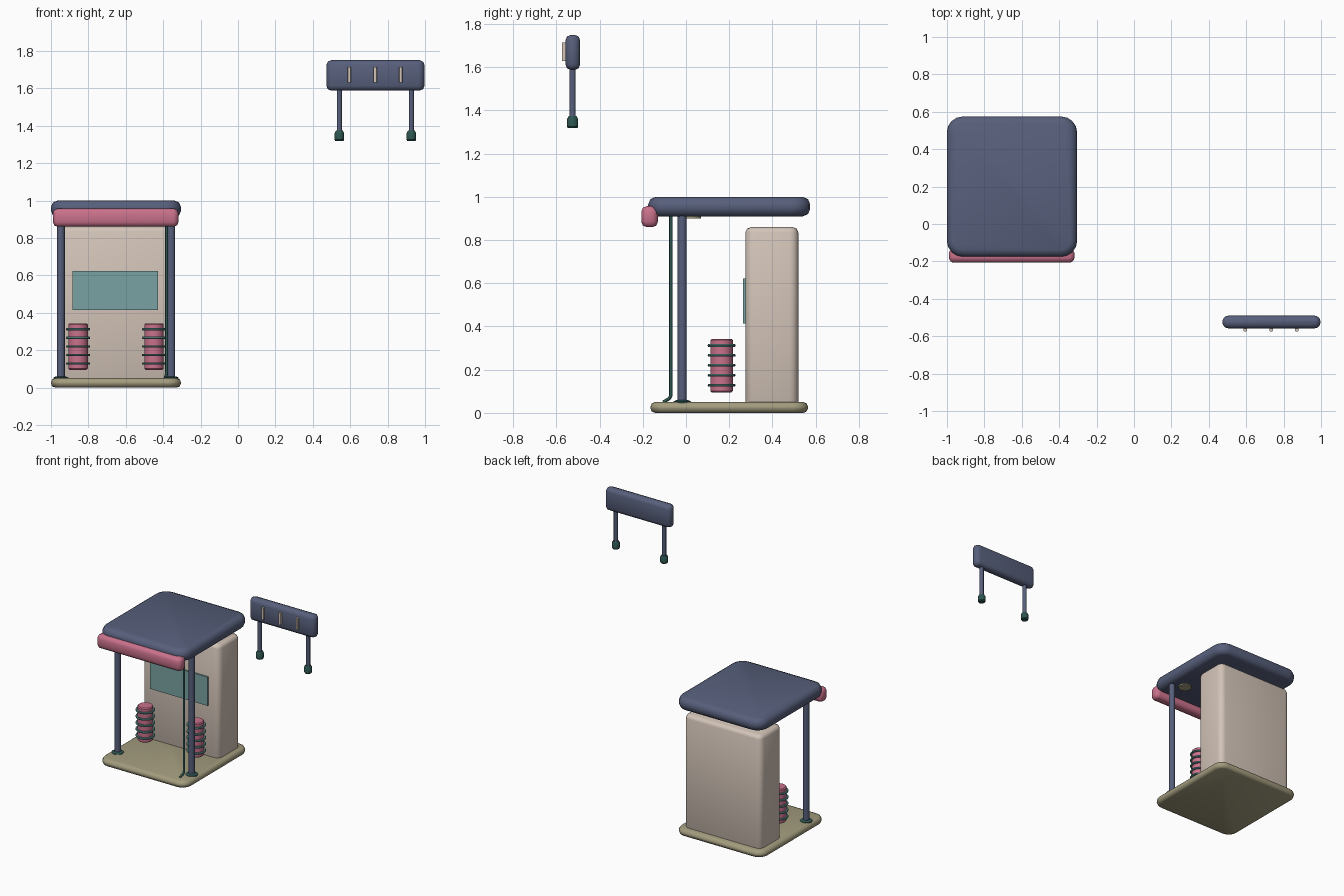
import bpy
import bmesh
import math
from mathutils import Vector

default = bpy.data.objects.get("Cube")
if default:
    bpy.data.objects.remove(default, do_unlink=True)


def material(name, r, g, b):
    def lin(c):
        c /= 255
        return c / 12.92 if c <= 0.04045 else ((c + 0.055) / 1.055) ** 2.4
    colour = (lin(r), lin(g), lin(b), 1)
    mat = bpy.data.materials.new(name)
    mat.use_nodes = True
    mat.diffuse_color = colour
    shader = next(n for n in mat.node_tree.nodes if n.type == 'BSDF_PRINCIPLED')
    shader.inputs["Base Color"].default_value = colour
    shader.inputs["Roughness"].default_value = 0.7
    return mat


NAVY = material("slate navy", 87, 95, 123)
PINK = material("rose pink", 201, 113, 139)
CREAM = material("warm cream", 211, 196, 184)
GLASS = material("teal glass", 122, 162, 162)
KHAKI = material("khaki", 163, 156, 126)
GREEN = material("dark green", 45, 85, 80)
RING = material("muted teal", 92, 140, 138)


def finish(name, bm, mat, angle=50):
    bmesh.ops.recalc_face_normals(bm, faces=bm.faces[:])
    mesh = bpy.data.meshes.new(name)
    bm.to_mesh(mesh)
    bm.free()
    mesh.materials.append(mat)
    obj = bpy.data.objects.new(name, mesh)
    bpy.context.collection.objects.link(obj)
    bpy.ops.object.select_all(action='DESELECT')
    obj.select_set(True)
    bpy.context.view_layer.objects.active = obj
    bpy.ops.object.shade_smooth_by_angle(angle=math.radians(angle))
    return obj


def box(name, x, y, z, mat, corner=0, edge=0):
    """Box between (min, max) pairs, with rounded plan corners and softened rims."""
    bm = bmesh.new()
    bmesh.ops.create_cube(bm, size=1)
    for v in bm.verts:
        v.co = Vector([(a + b) / 2 + c * (b - a) for (a, b), c in zip((x, y, z), v.co)])
    if corner:
        upright = [e for e in bm.edges if abs(e.verts[0].co.z - e.verts[1].co.z) > 1e-4]
        bmesh.ops.bevel(bm, geom=upright, offset=corner, segments=4, profile=0.5, affect='EDGES')
    if edge:
        rim = [e for e in bm.edges if abs(e.verts[0].co.z - e.verts[1].co.z) < 1e-4]
        bmesh.ops.bevel(bm, geom=rim, offset=edge, segments=2, profile=0.5, affect='EDGES')
    return finish(name, bm, mat)


def lathe(name, x, y, profile, mat, sides=20):
    """Closed turned shape from (radius, z) points, bottom to top."""
    bm = bmesh.new()
    rings = []
    for r, z in profile:
        rings.append([bm.verts.new((x + r * math.cos(math.tau * i / sides),
                                    y + r * math.sin(math.tau * i / sides), z))
                      for i in range(sides)])
    for low, high in zip(rings, rings[1:]):
        for i in range(sides):
            j = (i + 1) % sides
            bm.faces.new((low[i], low[j], high[j], high[i]))
    bm.faces.new(rings[0][::-1])
    bm.faces.new(rings[-1])
    return finish(name, bm, mat, 35)


def rod(name, x, y, r, z0, z1, mat):
    return lathe(name, x, y, [(r, z0), (r, z1)], mat)


MID = -0.652  # centre line of the booth

# Booth shell
box("base_slab", (-1, -0.305), (-0.165, 0.565), (0, 0.05), KHAKI, 0.07, 0.022)
box("cabinet", (-0.96, -0.345), (0.275, 0.52), (0.01, 0.86), CREAM, 0.04, 0.025)
box("roof", (-1, -0.305), (-0.175, 0.575), (0.91, 1), NAVY, 0.085, 0.035)
box("front_fascia", (-0.99, -0.318), (-0.207, -0.13), (0.86, 0.957), PINK, 0.03, 0.025)
box("display_panel", (-0.885, -0.427), (0.264, 0.28), (0.415, 0.622), GLASS)

# Posts, bumpers and ceiling lights on both sides
for side, s in (("right", -1), ("left", 1)):
    px = MID + s * 0.295
    rod(side + "_post", px, -0.018, 0.021, 0.04, 0.93, NAVY)
    lathe(side + "_post_foot", px, -0.018, [(0.04, 0.045), (0.04, 0.053), (0.026, 0.06)], GREEN)
    bx = MID + s * 0.203
    lathe(side + "_bumper", bx, 0.165,
          [(0.046, 0.095), (0.052, 0.101), (0.052, 0.337), (0.046, 0.343)], PINK, 24)
    for i in range(5):
        z = 0.128 + i * 0.046
        lathe(f"{side}_bumper_ring_{i + 1}", bx, 0.165,
              [(0.05, z - 0.006), (0.062, z - 0.006), (0.065, z),
               (0.062, z + 0.006), (0.05, z + 0.006)], RING, 24)
    rod(side + "_ceiling_light", MID + s * 0.215, 0.025, 0.045, 0.901, 0.915, KHAKI)

# Cable running down beside the left post
curve = bpy.data.curves.new("cable", 'CURVE')
curve.dimensions = '3D'
curve.bevel_depth = 0.008
curve.bevel_resolution = 2
curve.use_fill_caps = True
path = [(-0.382, -0.07, 0.92), (-0.382, -0.07, 0.08), (-0.384, -0.078, 0.066), (-0.39, -0.105, 0.05)]
line = curve.splines.new('POLY')
line.points.add(len(path) - 1)
for point, co in zip(line.points, path):
    point.co = (*co, 1)
curve.materials.append(GREEN)
bpy.context.collection.objects.link(bpy.data.objects.new("cable", curve))

# Raised sign with two legs
box("sign_board", (0.473, 0.997), (-0.558, -0.49), (1.588, 1.75), NAVY, 0.032, 0.025)
for i, x in enumerate((0.595, 0.733, 0.87)):
    box(f"sign_bar_{i + 1}", (x - 0.009, x + 0.009), (-0.574, -0.55), (1.63, 1.715), CREAM, 0.005)
for side, x in (("right", 0.542), ("left", 0.927)):
    rod(side + "_sign_leg", x, -0.525, 0.014, 1.36, 1.6, NAVY)
    lathe(side + "_sign_foot", x, -0.525,
          [(0.021, 1.318), (0.026, 1.325), (0.026, 1.36), (0.018, 1.374)], GREEN)
